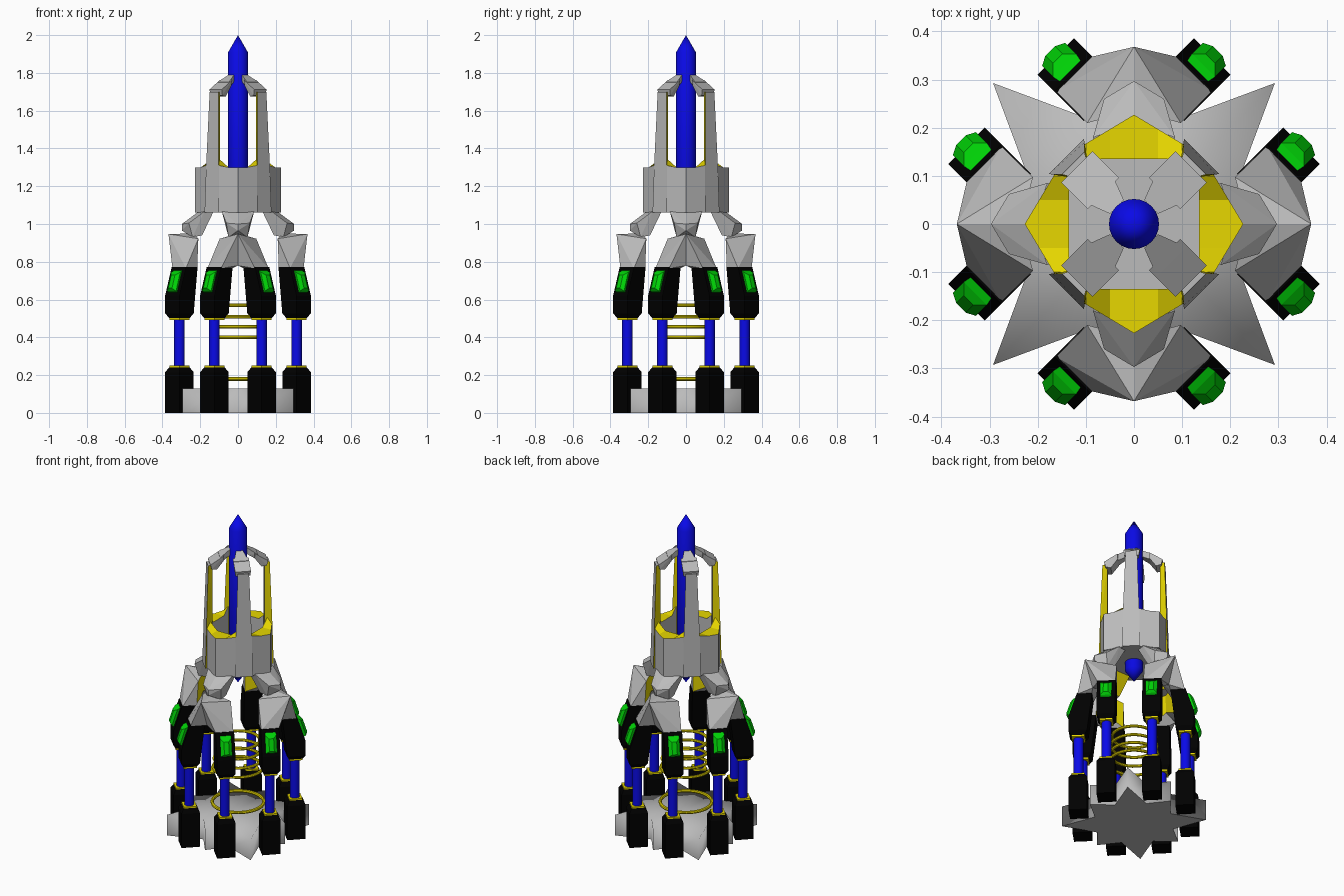
import bpy, bmesh, math
from mathutils import Matrix, Vector

if "Cube" in bpy.data.objects:
    bpy.data.objects.remove(bpy.data.objects["Cube"])


def material(name, rgb):
    m = bpy.data.materials.new(name)
    m.diffuse_color = (*rgb, 1)
    m.use_nodes = True
    m.node_tree.nodes["Principled BSDF"].inputs["Base Color"].default_value = m.diffuse_color
    return m


GREY = material("light grey metal", (0.5, 0.5, 0.5))
BLACK = material("black", (0.0, 0.0, 0.0))
BLUE = material("blue", (0.003, 0.003, 0.8))
YELLOW = material("yellow", (0.8, 0.68, 0.0))
GREEN = material("green", (0.0, 0.65, 0.002))


def finish(bm, name, mats, angle=0.0, smooth=False):
    bmesh.ops.recalc_face_normals(bm, faces=bm.faces)
    bm.transform(Matrix.Rotation(angle, 4, 'Z'))
    me = bpy.data.meshes.new(name)
    bm.to_mesh(me)
    bm.free()
    ob = bpy.data.objects.new(name, me)
    bpy.context.collection.objects.link(ob)
    for m in mats:
        me.materials.append(m)
    if smooth:
        bpy.ops.object.select_all(action='DESELECT')
        ob.select_set(True)
        bpy.context.view_layer.objects.active = ob
        bpy.ops.object.shade_smooth_by_angle(angle=math.radians(35))
    return ob


def hull(name, pts, mats, angle=0.0, rule=None):
    """Convex faceted block; rule(face) picks the second material."""
    bm = bmesh.new()
    for p in pts:
        bm.verts.new(p)
    bmesh.ops.convex_hull(bm, input=bm.verts)
    loose = [v for v in bm.verts if not v.link_faces]
    bmesh.ops.delete(bm, geom=loose, context='VERTS')
    bmesh.ops.dissolve_limit(bm, angle_limit=0.02, verts=bm.verts, edges=bm.edges)
    bmesh.ops.recalc_face_normals(bm, faces=bm.faces)
    bm.normal_update()
    if rule:
        for f in bm.faces:
            f.material_index = int(rule(f))
    return finish(bm, name, mats, angle)


def mirrored(pts):
    """Add the copy of the points with opposite y."""
    return pts + [(x, -y, z) for x, y, z in pts if y]


def lathe(name, prof, mat, n=24, centre=(0, 0), angle=0.0, closed=False):
    bm = bmesh.new()
    rings = []
    for r, z in prof:
        k = 1 if r == 0 else n
        rings.append([bm.verts.new((centre[0] + r * math.cos(2 * math.pi * i / n),
                                    centre[1] + r * math.sin(2 * math.pi * i / n), z)) for i in range(k)])
    pairs = list(zip(rings, rings[1:]))
    if closed:
        pairs.append((rings[-1], rings[0]))
    for a, b in pairs:
        for i in range(n):
            j = (i + 1) % n
            vs = [a[i % len(a)], a[j % len(a)], b[j % len(b)], b[i % len(b)]]
            bm.faces.new(list(dict.fromkeys(vs)))
    return finish(bm, name, [mat], angle, True)


def ring(name, radius, z, tube):
    prof = [(radius + tube * math.cos(a), z + tube * math.sin(a))
            for a in [i * math.pi / 4 for i in range(8)]]
    lathe(name, prof, YELLOW, 40, closed=True)


# central rod with pointed ends
lathe("central_rod", [(0, 2.0), (0.052, 1.91), (0.052, 1.01), (0, 0.935)], BLUE)

# eight-pointed star base, softly shaded
bm = bmesh.new()
outline = []
for i in range(16):
    r = 0.235 if i % 2 else (0.414 if i % 4 == 2 else 0.33)
    a = i * math.pi / 8
    outline.append(bm.verts.new((r * math.cos(a), r * math.sin(a), 0)))
bottom = bm.faces.new(outline)
ext = bmesh.ops.extrude_face_region(bm, geom=[bottom], use_keep_orig=True)
for v in ext["geom"]:
    if isinstance(v, bmesh.types.BMVert):
        v.co.z = 0.13
bmesh.ops.poke(bm, faces=[f for f in bm.faces if len(f.verts) > 4])
for f in bm.faces:
    f.smooth = min(v.co.z for v in f.verts) > 0.1 or max(v.co.z for v in f.verts) > 0.1
finish(bm, "star_base", [GREY])

# floating energy rings
ring("base_ring", 0.148, 0.18, 0.01)
for i, z in enumerate((0.40, 0.455, 0.51, 0.57)):
    ring(f"coil_ring_{i}", 0.143 - 0.006 * i, z, 0.009)

# faceted cup hull with yellow rim that rises beside the prongs
bm = bmesh.new()
loops = [[], [], [], []]
for k in range(4):
    rot = Matrix.Rotation(k * math.pi / 2, 3, 'Z')
    for t in (-0.1, -0.05, 0, 0.05, 0.1):
        ro = 0.227 - 0.6 * abs(t)
        zt = 1.345 if abs(t) > 0.09 else 1.30
        zg = 1.31 if abs(t) > 0.09 else 1.30
        for lp, co in zip(loops, ((ro, t, 1.06), (ro, t, zg), (0.135, t, zt), (0.135, t, 1.12))):
            lp.append(bm.verts.new(rot @ Vector(co)))
for n, (a, b) in enumerate(zip(loops, loops[1:])):
    for i in range(20):
        f = bm.faces.new((a[i], a[(i + 1) % 20], b[(i + 1) % 20], b[i]))
        f.material_index = int(n == 1)
bm.faces.new(loops[0])
bm.faces.new(loops[3])
finish(bm, "cup_hull", [GREY, YELLOW])

for k in range(4):
    card = k * math.pi / 2
    diag = card + math.pi / 4

    # prong: corner post with yellow window sides
    pts = []
    for z, o, w in ((1.06, 0.177, 0.104), (1.3, 0.169, 0.103), (1.70, 0.15, 0.103)):
        pts += [(w, o, z), (o, w, z), (0.095, 0.12, z), (0.12, 0.095, z)]
    hull(f"prong_{k}", pts, [GREY, YELLOW], card,
         lambda f: min(f.normal.x, f.normal.y) < -0.8 and abs(f.normal.z) < 0.5)

    # prong head and its claw reaching the rod
    hull(f"prong_head_{k}", mirrored([
        (0.16, 0.043, 1.68), (0.168, 0.046, 1.712), (0.09, 0.046, 1.762),
        (0.09, 0.04, 1.73), (0.13, 0.038, 1.675)]), [GREY], diag)
    hull(f"prong_claw_{k}", mirrored([
        (0.11, 0.043, 1.752), (0.05, 0.02, 1.79), (0.05, 0.018, 1.75),
        (0.11, 0.035, 1.715)]), [GREY], diag)

    # arm from hull down and outwards
    inward = lambda f: f.normal.x < -0.8
    hull(f"arm_{k}", mirrored([
        (0.13, 0.08, 1.065), (0.18, 0.085, 1.065), (0.21, 0, 1.065),
        (0.26, 0.062, 1.005), (0.297, 0, 1.0), (0.297, 0, 0.965),
        (0.24, 0.05, 0.93), (0.19, 0.05, 0.94)]), [GREY, YELLOW], card, inward)

    for s in (1, -1):
        # bracket wing joining arm and leg
        hull(f"bracket_{k}_{s}", [(x, s * y, z) for x, y, z in (
            (0.368, 0, 0.947), (0.235, 0, 0.95), (0.31, 0, 0.78), (0.24, 0, 0.82),
            (0.21, 0.097, 0.922), (0.347, 0.09, 0.765), (0.276, 0.162, 0.765),
            (0.216, 0.104, 0.765), (0.288, 0.032, 0.765))], [GREY, YELLOW], card,
            inward)

        d, e, h = 0.3076, s * 0.131, 0.0535

        def box(secs):
            return [(x, e + q * w, z) for z, x0, x1, w in secs for x in (x0, x1) for q in (1, -1)]
        tag = f"{k}_{s}"
        # lower foot, upper slanted housing
        hull(f"foot_{tag}", box([(0, d - h, d + h, h), (0.215, d - h, d + h, h),
                                 (0.243, d - 0.037, d + 0.037, 0.037)]), [BLACK], diag)
        hull(f"upper_leg_{tag}", box([(0.5, d - 0.037, d + 0.037, 0.037), (0.527, d - h, d + h, h),
                                      (0.62, d - h, d + h, h), (0.772, 0.225, 0.312, h)]), [BLACK], diag)
        # yellow collars and piston
        for nm, z0, z1 in (("foot", 0.238, 0.25), ("leg", 0.492, 0.505)):
            hull(f"{nm}_collar_{tag}", box([(z0, d - 0.038, d + 0.038, 0.038),
                                            (z1, d - 0.038, d + 0.038, 0.038)]), [YELLOW], diag)
        lathe(f"piston_{tag}", [(0, 0.24), (0.028, 0.24), (0.028, 0.51), (0, 0.51)],
              BLUE, 16, (d, e), diag)
        # green gem on the slanted face
        face = lambda z: d + h - (z - 0.62) * 0.32
        gem = [(face(z) - 0.004, e + q * 0.03, z) for z in (0.635, 0.755) for q in (1, -1)]
        gem += [(face(z) + 0.014, e + q * 0.034, z) for z in (0.645, 0.745) for q in (1, -1)]
        gem += [(face(z) + 0.029, e + q * 0.014, z) for z in (0.66, 0.73) for q in (1, -1)]
        hull(f"gem_{tag}", gem, [GREEN], diag)
